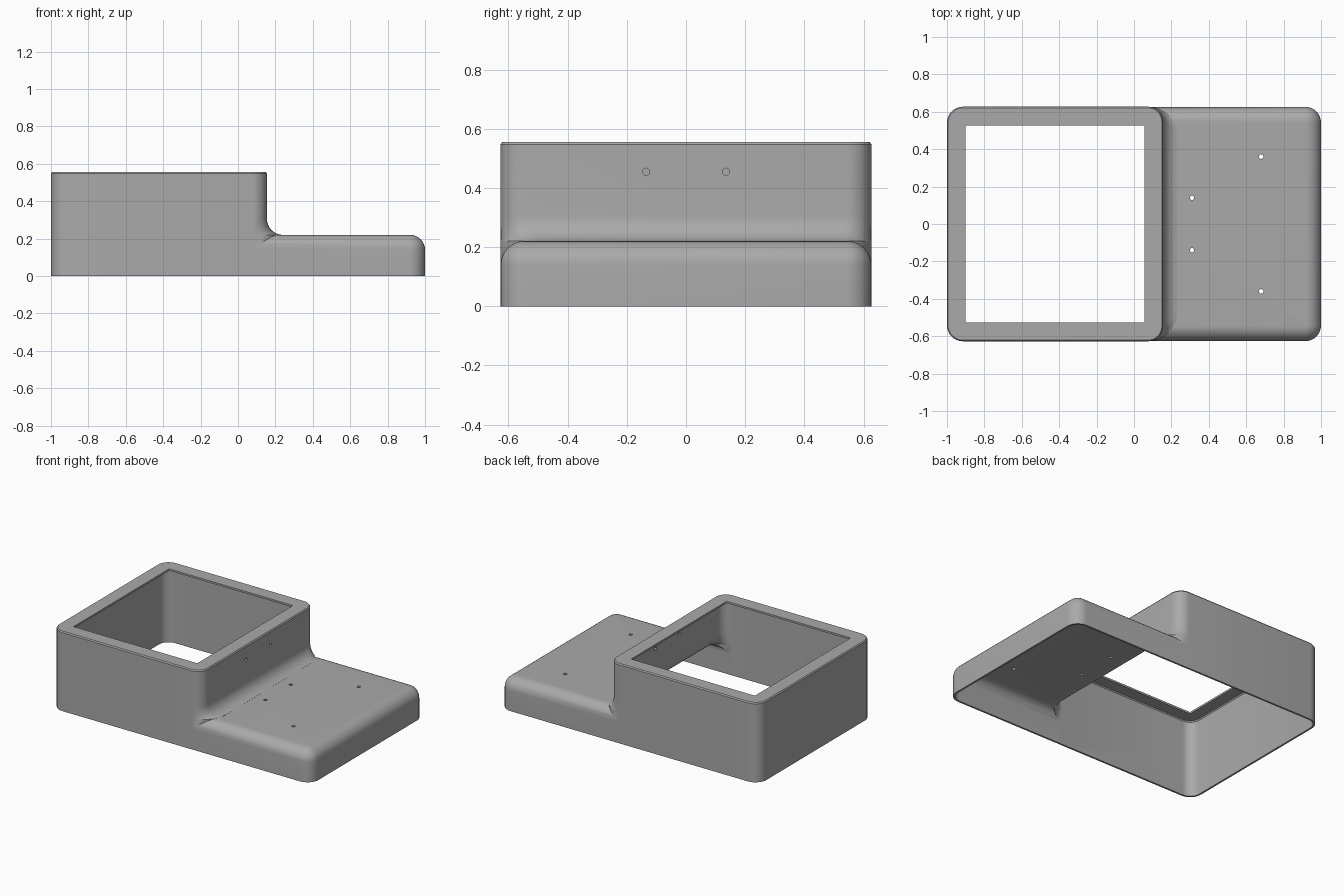
import bpy, bmesh
from math import sin, cos, pi
from mathutils import Matrix

cube = bpy.data.objects.get("Cube")
if cube:
    bpy.data.objects.remove(cube)

HALF_Y, WALL = 0.627, 0.013
STEPS = 8

grey = bpy.data.materials.new("plain grey")
grey.use_nodes = True
grey.diffuse_color = (0.4, 0.4, 0.4, 1)
grey.node_tree.nodes["Principled BSDF"].inputs["Base Color"].default_value = (0.4, 0.4, 0.4, 1)


def outline(x0, x1, half_y, r_left, r_right, z):
    """Rounded rectangle at one height."""
    pts = []
    corners = [(x1 - r_right, 1, r_right, 0), (x0 + r_left, 1, r_left, 1),
               (x0 + r_left, -1, r_left, 2), (x1 - r_right, -1, r_right, 3)]
    for cx, side, r, quarter in corners:
        for i in range(STEPS + 1):
            a = (quarter + i / STEPS) * pi / 2
            pts.append((cx + r * cos(a), side * (half_y - r) + r * sin(a), z))
    return pts


def finish(name, bm):
    bmesh.ops.recalc_face_normals(bm, faces=bm.faces)
    mesh = bpy.data.meshes.new(name)
    bm.to_mesh(mesh)
    bm.free()
    mesh.materials.append(grey)
    obj = bpy.data.objects.new(name, mesh)
    bpy.context.collection.objects.link(obj)
    return obj


def loft(name, loops):
    """Skin a stack of outlines and cap both ends."""
    bm = bmesh.new()
    rings = [[bm.verts.new(p) for p in loop] for loop in loops]
    n = len(rings[0])
    for low, high in zip(rings, rings[1:]):
        for i in range(n):
            j = (i + 1) % n
            bm.faces.new((low[i], low[j], high[j], high[i]))
    bm.faces.new(rings[0][::-1])
    bm.faces.new(rings[-1])
    return finish(name, bm)


def platform(name, t, bottom):
    """Low slab with rounded top edges, shrunk by t."""
    r, top = 0.08, 0.22
    sections = [(0, bottom)]
    for i in range(STEPS + 1):
        a = i / STEPS * pi / 2
        sections.append(((r - t) * (1 - cos(a)), top - r + (r - t) * sin(a)))
    return loft(name, [outline(-0.5, 1 - t - d, HALF_Y - 0.0005 - t - d, 0.1,
                               r + 0.005 - t - d, z) for d, z in sections])


def tower(name, t, bottom):
    """Tall box whose right face sweeps out in a fillet, shrunk by t."""
    r, face, top = 0.085, 0.155, 0.555
    sections = [(face + r, bottom)]
    for i in range(STEPS, -1, -1):
        a = i / STEPS * pi * 0.47
        sections.append((face + r - r * cos(a), 0.22 + r - r * sin(a) - t))
    sections[0] = (sections[1][0], bottom)
    sections.append((face, top - 0.008 - t))
    loops = [outline(-1 + t, x - t, HALF_Y - t, 0.085 - t, x - 0.075 - t, z)
             for x, z in sections]
    e = t + 0.006
    loops.append(outline(-1 + e, face - e, HALF_Y - e, 0.085 - e, 0.08 - e, top - t))
    return loft(name, loops)


def peg(x, y, z, axis="Z"):
    bm = bmesh.new()
    turn = Matrix.Rotation(pi / 2, 4, "Y") if axis == "X" else Matrix()
    bmesh.ops.create_cone(bm, cap_ends=True, segments=12, radius1=0.012, radius2=0.012,
                          depth=0.1, matrix=Matrix.Translation((x, y, z)) @ turn)
    return finish("screw_hole_cutter", bm)


def combine(target, other, operation):
    mod = target.modifiers.new("cut", "BOOLEAN")
    mod.object, mod.operation, mod.solver = other, operation, "EXACT"
    bpy.context.view_layer.objects.active = target
    bpy.ops.object.modifier_apply(modifier=mod.name)
    bpy.data.objects.remove(other)


# Outer body, then hollow it from below
housing = tower("housing", 0, 0)
combine(housing, platform("platform", 0, 0), "UNION")
cavity = tower("cavity_cutter", WALL, -0.05)
combine(cavity, platform("platform_cavity", WALL, -0.05), "UNION")
combine(housing, cavity, "DIFFERENCE")

# Rectangular opening in the top, leaving a flange
opening = loft("opening_cutter", [outline(-0.9, 0.055, 0.527, 0.008, 0.008, z) for z in (0.5, 0.7)])
combine(housing, opening, "DIFFERENCE")

# Small screw holes in the platform and the step face
for side in (-1, 1):
    for x, y in ((0.31, 0.14), (0.68, 0.36)):
        combine(housing, peg(x, side * y, 0.22), "DIFFERENCE")
    combine(housing, peg(0.15, side * 0.135, 0.455, "X"), "DIFFERENCE")

bpy.ops.object.select_all(action="DESELECT")
housing.select_set(True)
bpy.context.view_layer.objects.active = housing
bpy.ops.object.shade_smooth_by_angle(angle=pi / 6)
